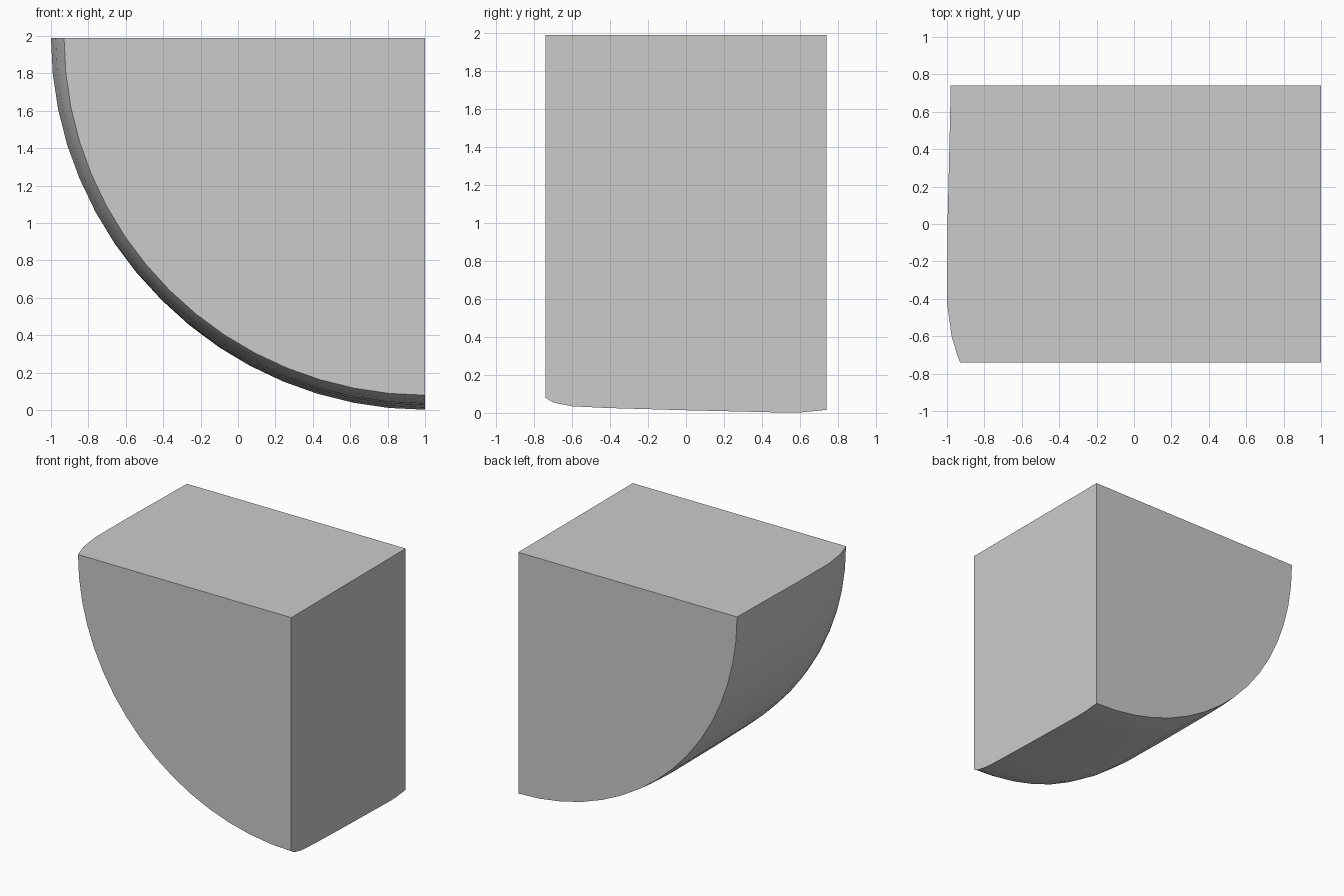
import bpy, bmesh, math

if "Cube" in bpy.data.objects:
    bpy.data.objects.remove(bpy.data.objects["Cube"])

TOP = 1.99
SEGMENTS = 16
# Sections along the depth: y, horizontal radius, vertical radius
SECTIONS = [(-0.74, 1.93, 1.91), (-0.70, 1.945, 1.935), (-0.60, 1.975, 1.955),
            (-0.42, 2.0, 1.964), (0.0, 1.997, 1.976), (0.5, 1.985, 1.988),
            (0.6, 1.983, 1.988), (0.74, 1.98, 1.974)]

bm = bmesh.new()
rings = []
for y, rx, rz in SECTIONS:
    # Quarter-round profile, closed by the square corner at the top right
    pts = [(1, TOP)]
    for i in range(SEGMENTS + 1):
        a = math.pi / 2 * i / SEGMENTS
        pts.append((1 - rx * math.cos(a), TOP - rz * math.sin(a)))
    rings.append([bm.verts.new((x, y, z)) for x, z in pts])

# Skin between neighbouring sections, then flat front and back
for a, b in zip(rings, rings[1:]):
    for i in range(len(a)):
        j = (i + 1) % len(a)
        bm.faces.new((a[i], a[j], b[j], b[i]))
bm.faces.new(rings[0])
bm.faces.new(rings[-1][::-1])
bmesh.ops.recalc_face_normals(bm, faces=bm.faces[:])

mesh = bpy.data.meshes.new("quarter_round_block")
bm.to_mesh(mesh)
bm.free()
block = bpy.data.objects.new("quarter_round_block", mesh)
bpy.context.collection.objects.link(block)
bpy.context.view_layer.objects.active = block
block.select_set(True)
bpy.ops.object.shade_smooth_by_angle(angle=math.radians(35))
